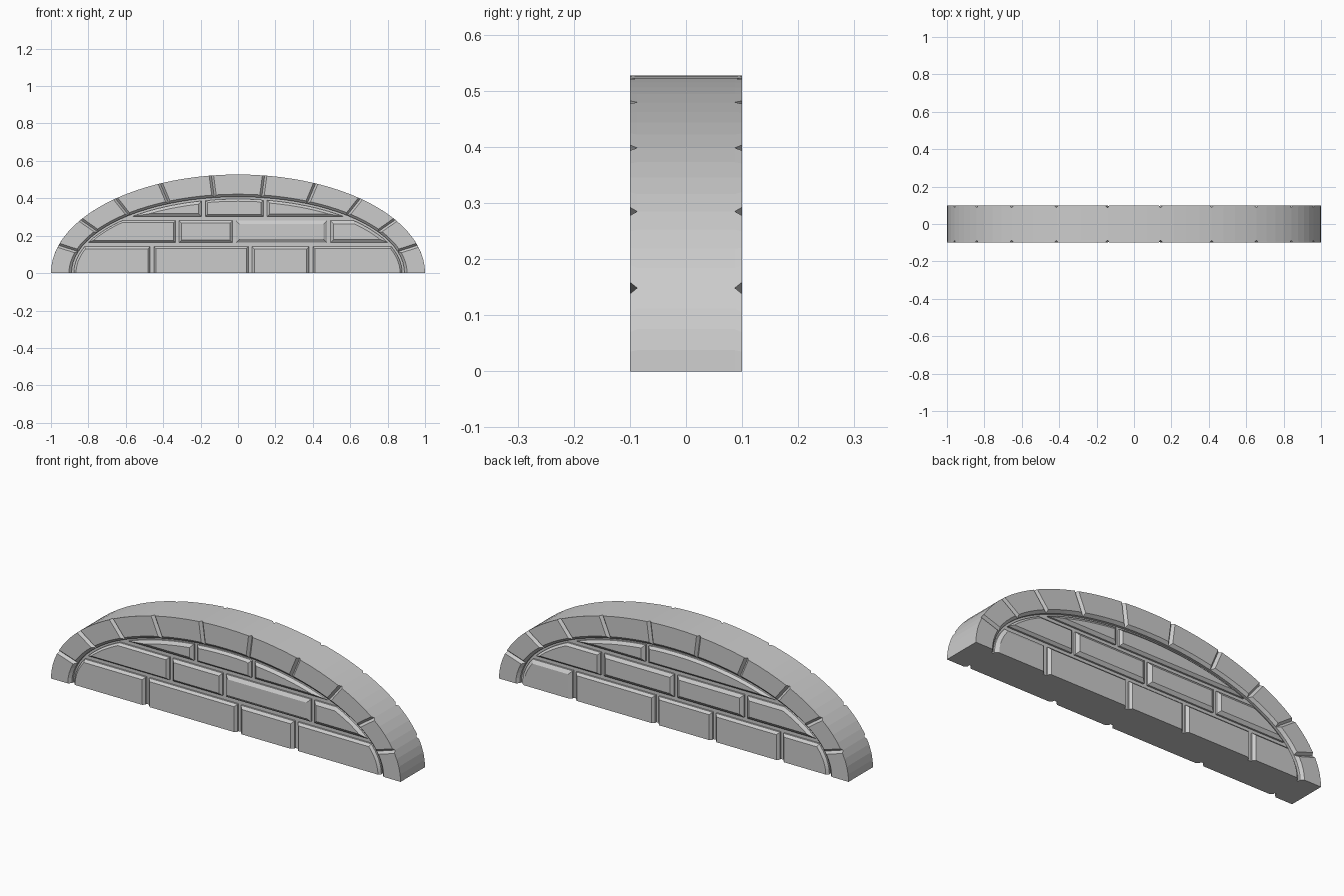
import bpy, bmesh, math, random

random.seed(4)
if "Cube" in bpy.data.objects:
    bpy.data.objects.remove(bpy.data.objects["Cube"], do_unlink=True)

stone = bpy.data.materials.new("light grey stone")
stone.use_nodes = True
colour = (0.6, 0.6, 0.6, 1)
stone.diffuse_color = colour
stone.node_tree.nodes["Principled BSDF"].inputs["Base Color"].default_value = colour

OUT = (1.0, 0.527)       # outer ellipse of the arch
MID = (0.89, 0.408)      # inner ellipse of the arch stones
BRICK = (0.878, 0.396)   # ellipse that trims the bricks
DEPTH = 0.1
STONES = 11


def loft(name, layers):
    """Join (y, outline) layers into one closed solid; outlines hold (x, z)."""
    bm = bmesh.new()
    rings = [[bm.verts.new((x, y, z)) for x, z in pts] for y, pts in layers]
    n = len(rings[0])
    for a, b in zip(rings, rings[1:]):
        for i in range(n):
            j = (i + 1) % n
            bm.faces.new((a[i], a[j], b[j], b[i]))
    bm.faces.new(rings[0])
    bm.faces.new(rings[-1])
    bmesh.ops.remove_doubles(bm, verts=bm.verts, dist=0.0002)
    bmesh.ops.recalc_face_normals(bm, faces=bm.faces)
    mesh = bpy.data.meshes.new(name)
    bm.to_mesh(mesh)
    bm.free()
    mesh.materials.append(stone)
    obj = bpy.data.objects.new(name, mesh)
    bpy.context.collection.objects.link(obj)
    return obj


def arc(size, t0, t1, n):
    steps = [t0 + (t1 - t0) * i / n for i in range(n + 1)]
    return [(size[0] * math.cos(t), size[1] * math.sin(t)) for t in steps]


# Arch stones: full-depth wedges with chamfered joints on both faces
def wedge(t0, t1, gap, grow):
    inner = (MID[0] + grow, MID[1] + grow)

    def shift(size, t):
        return gap / math.hypot(size[0] * math.sin(t), size[1] * math.cos(t))

    def span(size):
        a = t0 + shift(size, t0) if t0 > 0.01 else t0
        b = t1 - shift(size, t1) if t1 < math.pi - 0.01 else t1
        return arc(size, a, b, 4)

    return span(OUT) + span(inner)[::-1]


for i in range(STONES):
    t0, t1 = math.pi * i / STONES, math.pi * (i + 1) / STONES
    base = wedge(t0, t1, 0, 0)
    face = wedge(t0, t1, 0.012, 0.014)
    low = DEPTH - 0.013
    loft(f"arch_stone_{i + 1}", [(-DEPTH, face), (-low, base), (low, base), (DEPTH, face)])

# Mortar core behind the bricks
core = arc((MID[0] + 0.01, MID[1] + 0.01), 0, math.pi, 40)
loft("mortar_core", [(-0.074, core), (0.074, core)])


# Bricks: row slices trimmed by the inner ellipse, with chamfered faces
def brick_outline(x0, x1, z0, z1, c):
    a, b = BRICK[0] - c, BRICK[1] - c
    x0, x1, z1 = x0 + c, x1 - c, z1 - c
    z0 = z0 + c if z0 > 0 else 0
    near = 0 if x0 < 0 < x1 else min(abs(x0), abs(x1))
    z1 = min(z1, b * math.sqrt(max(0, 1 - (near / a) ** 2)))
    s0, s1 = math.asin(z0 / b), math.asin(min(1, z1 / b))
    right, left = [], []
    for i in range(11):
        t = s0 + (s1 - s0) * i / 10
        reach, z = a * math.cos(t), b * math.sin(t)
        right.append((min(x1, reach), z))
        left.append((max(x0, -reach), z))
    return right + left[::-1]


ROWS = [(0, 0.142), (0.164, 0.28), (0.302, 0.42)]
JOINTS = {
    "front": (-1, [[-0.46, 0.065, 0.39], [-0.325, -0.02, 0.485], [-0.185, 0.145]]),
    "back": (1, [[-0.605, -0.22, 0.108, 0.58], [-0.4, 0.0, 0.42], [0.165]]),
}
for side, (sign, rows) in JOINTS.items():
    for r, joints in enumerate(rows):
        z0, z1 = ROWS[r]
        edges = [-1] + joints + [1]
        for k, (xa, xb) in enumerate(zip(edges, edges[1:])):
            c = random.uniform(0.01, 0.018)
            base = brick_outline(xa + 0.01, xb - 0.01, z0, z1, 0)
            face = brick_outline(xa + 0.01, xb - 0.01, z0, z1, c)
            loft(f"{side}_brick_row_{r + 1}_{k + 1}",
                 [(sign * 0.06, base), (sign * 0.083, base), (sign * 0.095, face)])
